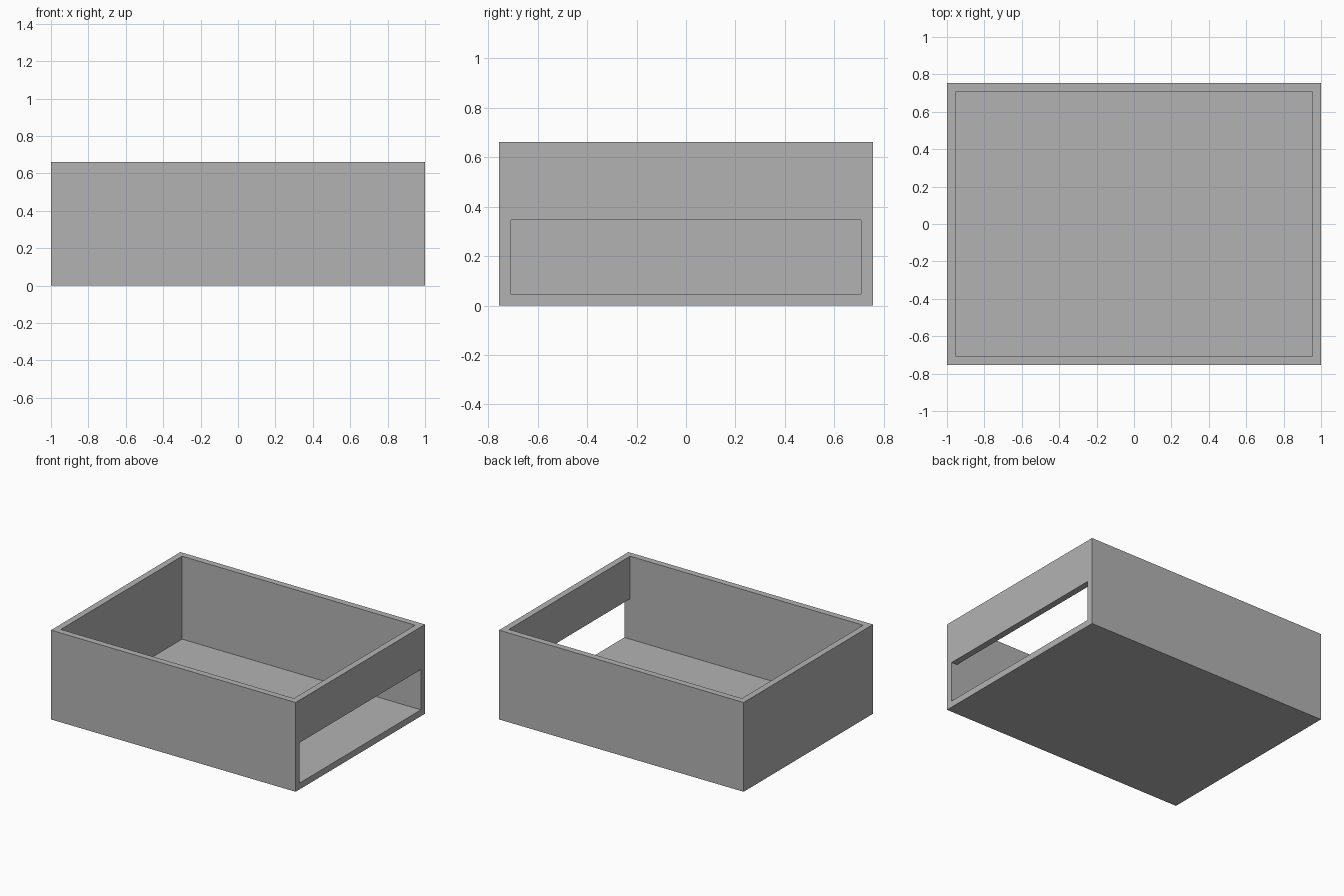
import bpy
import bmesh

cube = bpy.data.objects.get("Cube")
if cube:
    bpy.data.objects.remove(cube, do_unlink=True)

# Overall sizes
HALF_X, HALF_Y, HEIGHT = 1.0, 0.755, 0.66
WALL = 0.047
SLOT_TOP = 0.345
OVER = 0.2

grey = bpy.data.materials.new("plain grey")
grey.use_nodes = True
colour = (0.45, 0.45, 0.45, 1)
grey.diffuse_color = colour
grey.node_tree.nodes["Principled BSDF"].inputs["Base Color"].default_value = colour


def extruded(name, profile, half_depth):
    """Solid made from an x-z profile extruded along y."""
    bm = bmesh.new()
    face = bm.faces.new([bm.verts.new((x, -half_depth, z)) for x, z in profile])
    grown = bmesh.ops.extrude_face_region(bm, geom=[face])["geom"]
    verts = [v for v in grown if isinstance(v, bmesh.types.BMVert)]
    bmesh.ops.translate(bm, verts=verts, vec=(0, 2 * half_depth, 0))
    bmesh.ops.recalc_face_normals(bm, faces=bm.faces)
    mesh = bpy.data.meshes.new(name)
    bm.to_mesh(mesh)
    bm.free()
    mesh.materials.append(grey)
    obj = bpy.data.objects.new(name, mesh)
    bpy.context.collection.objects.link(obj)
    return obj


# Outer block of the tray
tray = extruded("open_tray", [(-HALF_X, 0), (HALF_X, 0),
                              (HALF_X, HEIGHT), (-HALF_X, HEIGHT)], HALF_Y)

# Cavity, open at the top and through a low slot in the +x wall
inner = HALF_X - WALL
cutter = extruded("cavity_cutter", [
    (-inner, WALL), (HALF_X + OVER, WALL), (HALF_X + OVER, SLOT_TOP),
    (inner, SLOT_TOP), (inner, HEIGHT + OVER), (-inner, HEIGHT + OVER),
], HALF_Y - WALL)
cutter.hide_render = True

cut = tray.modifiers.new("cavity", 'BOOLEAN')
cut.operation = 'DIFFERENCE'
cut.solver = 'EXACT'
cut.object = cutter

# Bake the cut and drop the cutter
bpy.context.view_layer.update()
result = tray.evaluated_get(bpy.context.evaluated_depsgraph_get())
baked = bpy.data.meshes.new_from_object(result)
tray.modifiers.clear()
tray.data = baked
bpy.data.objects.remove(cutter, do_unlink=True)
